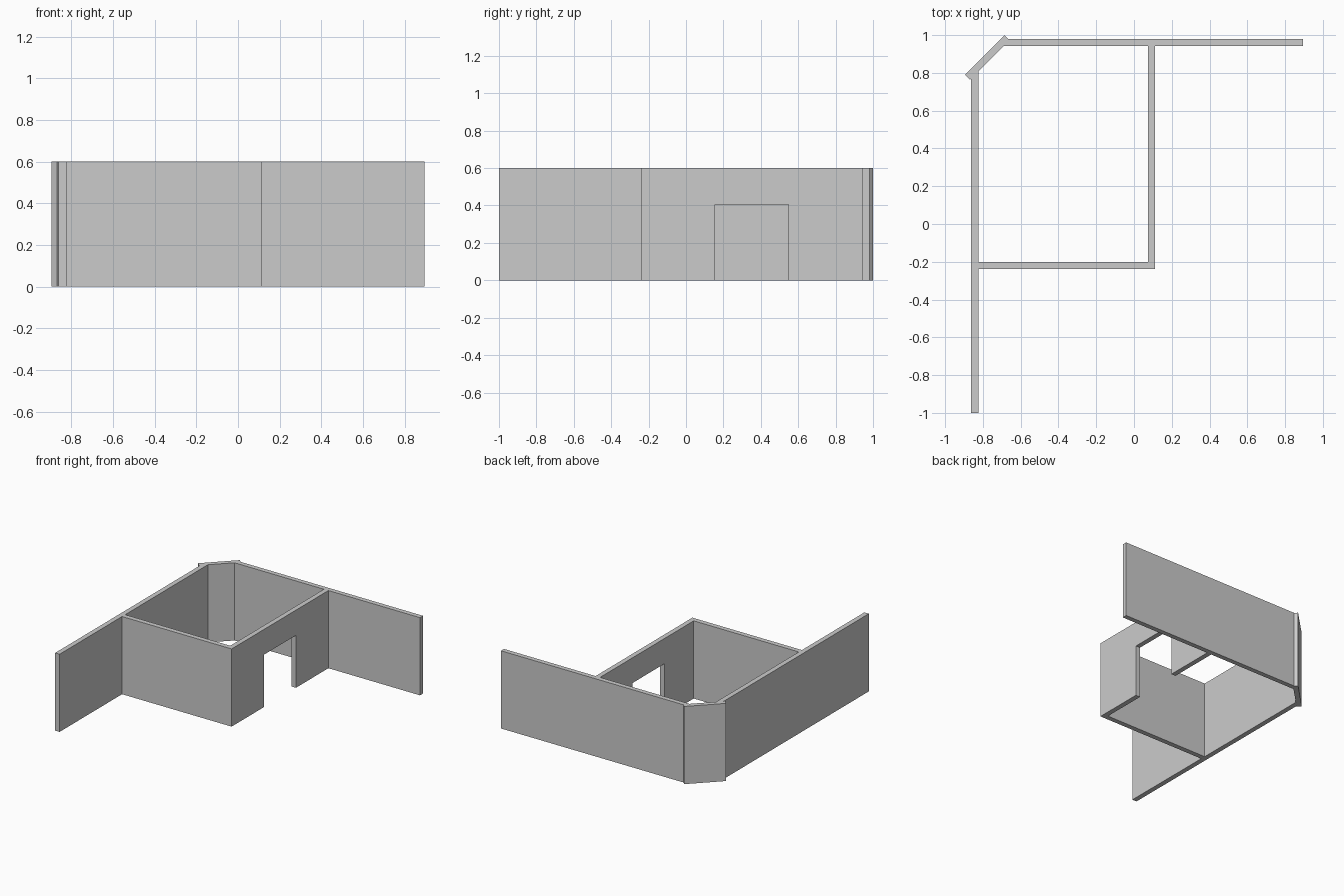
import bpy, bmesh
from mathutils import Vector

if "Cube" in bpy.data.objects:
    bpy.data.objects.remove(bpy.data.objects["Cube"])

H = 0.60       # wall height
DOOR_H = 0.405 # doorway height


def extrude_profile(name, points, direction):
    """Extrude a flat outline of 3D points along a direction."""
    bm = bmesh.new()
    face = bm.faces.new([bm.verts.new(p) for p in points])
    res = bmesh.ops.extrude_face_region(bm, geom=[face])
    verts = [g for g in res["geom"] if isinstance(g, bmesh.types.BMVert)]
    bmesh.ops.translate(bm, verts=verts, vec=Vector(direction))
    bmesh.ops.recalc_face_normals(bm, faces=bm.faces)
    mesh = bpy.data.meshes.new(name)
    bm.to_mesh(mesh)
    bm.free()
    obj = bpy.data.objects.new(name, mesh)
    bpy.context.collection.objects.link(obj)
    return obj


def wall(name, plan):
    return extrude_profile(name, [(x, y, 0) for x, y in plan], (0, 0, H))


# Long left wall, mitred against the diagonal corner
wall("left_wall", [(-0.862, -1), (-0.824, -1), (-0.824, 0.809), (-0.862, 0.771)])

# Long back wall, mitred against the diagonal corner
wall("back_wall", [(-0.69, 0.943), (0.895, 0.943), (0.895, 0.98),
                   (-0.665, 0.98), (-0.659, 0.974)])

# Diagonal corner wall
wall("corner_wall", [(-0.895, 0.79), (-0.869, 0.764), (-0.659, 0.974), (-0.685, 1.0)])

# Front wall of the room
wall("front_wall", [(-0.824, -0.238), (0.074, -0.238), (0.074, -0.20), (-0.824, -0.20)])

# Right wall of the room with a doorway notch
profile = [(-0.238, 0), (0.155, 0), (0.155, DOOR_H), (0.547, DOOR_H),
           (0.547, 0), (0.943, 0), (0.943, H), (-0.238, H)]
extrude_profile("doorway_wall", [(0.074, y, z) for y, z in profile], (0.038, 0, 0))
